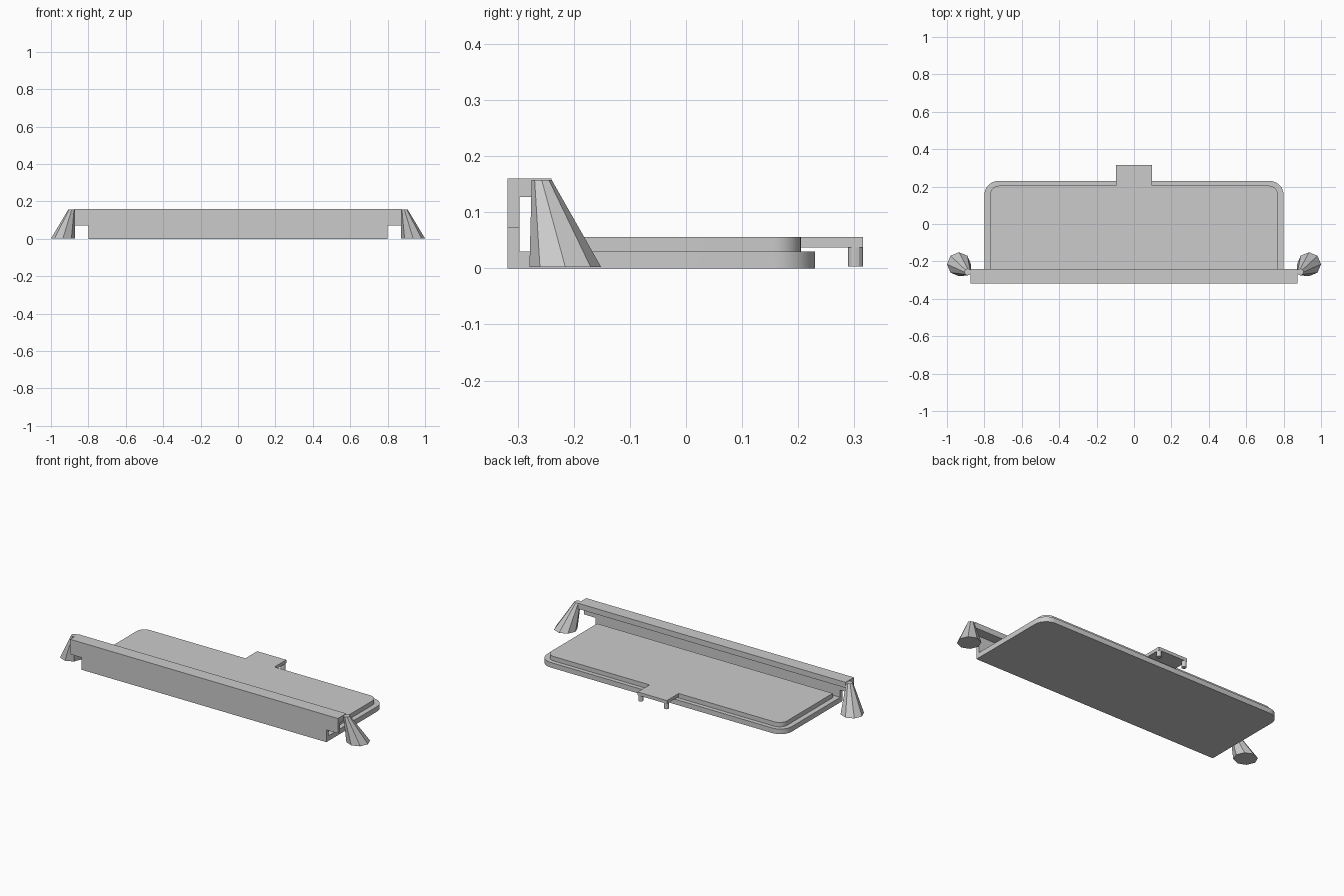
import bpy, bmesh, math
from mathutils import Matrix

cube = bpy.data.objects.get("Cube")
if cube:
    bpy.data.objects.remove(cube, do_unlink=True)

grey = bpy.data.materials.new("plain_grey")
grey.use_nodes = True
colour = (0.6, 0.6, 0.6, 1)
grey.diffuse_color = colour
grey.node_tree.nodes["Principled BSDF"].inputs["Base Color"].default_value = colour


def finish(name, bm):
    bmesh.ops.recalc_face_normals(bm, faces=bm.faces)
    mesh = bpy.data.meshes.new(name)
    bm.to_mesh(mesh)
    bm.free()
    mesh.materials.append(grey)
    obj = bpy.data.objects.new(name, mesh)
    bpy.context.collection.objects.link(obj)
    return obj


def extrude(name, outline, depth, matrix=Matrix()):
    """Extrude a flat outline along its local z, then place it."""
    bm = bmesh.new()
    face = bm.faces.new([bm.verts.new((u, v, 0)) for u, v in outline])
    side = bmesh.ops.extrude_face_region(bm, geom=[face])
    verts = [g for g in side["geom"] if isinstance(g, bmesh.types.BMVert)]
    bmesh.ops.translate(bm, verts=verts, vec=(0, 0, depth))
    bm.transform(matrix)
    return finish(name, bm)


def plate(name, half_x, front, back, radius, z0, z1):
    """Plate with square front corners and rounded back corners."""
    pts = [(-half_x, front), (half_x, front)]
    for cx, start in ((half_x - radius, 0), (radius - half_x, 90)):
        for i in range(9):
            a = math.radians(start + i * 90 / 8)
            pts.append((cx + radius * math.cos(a), back - radius + radius * math.sin(a)))
    obj = extrude(name, pts, z1 - z0, Matrix.Translation((0, 0, z0)))
    obj.data.shade_smooth()
    obj.data.set_sharp_from_angle(angle=math.radians(30))


def box(name, x, y, z):
    outline = [(x[0], y[0]), (x[1], y[0]), (x[1], y[1]), (x[0], y[1])]
    return extrude(name, outline, z[1] - z[0], Matrix.Translation((0, 0, z[0])))


# Stepped tray
plate("base_plate", 0.8, -0.31, 0.23, 0.075, 0, 0.03)
plate("raised_plate", 0.77, -0.27, 0.205, 0.05, 0.03, 0.056)

# Front wall, wider in its upper half, with a rear-facing top flange
half = [(0.8, 0), (0.8, 0.072), (0.875, 0.072), (0.875, 0.16)]
wall = half + [(-x, z) for x, z in reversed(half)]
extrude("front_wall", wall, 0.021,
        Matrix.Translation((0, -0.297, 0)) @ Matrix.Rotation(math.pi / 2, 4, "X"))
box("top_flange", (-0.875, 0.875), (-0.298, -0.24), (0.127, 0.16))

# Rear tab
box("rear_tab", (-0.095, 0.095), (0.19, 0.315), (0.037, 0.056))

for name, s in (("left", 1), ("right", -1)):
    # Pegs under the tab
    bm = bmesh.new()
    bmesh.ops.create_cone(bm, cap_ends=True, segments=12, radius1=0.0135,
                          radius2=0.0135, depth=0.034)
    bm.transform(Matrix.Translation((s * 0.084, 0.302, 0.02)))
    finish(name + "_tab_peg", bm)

    # Leaning eight-sided feet
    bm = bmesh.new()
    rings = []
    for x, y, z, r in ((0.936, -0.215, 0.002, 0.064), (0.889, -0.257, 0.157, 0.018)):
        rings.append([bm.verts.new((s * (x + r * math.cos(i * math.pi / 4)),
                                    y + r * math.sin(i * math.pi / 4), z))
                      for i in range(8)])
        bm.faces.new(rings[-1])
    for i in range(8):
        j = (i + 1) % 8
        bm.faces.new((rings[0][i], rings[0][j], rings[1][j], rings[1][i]))
    finish(name + "_foot", bm)
